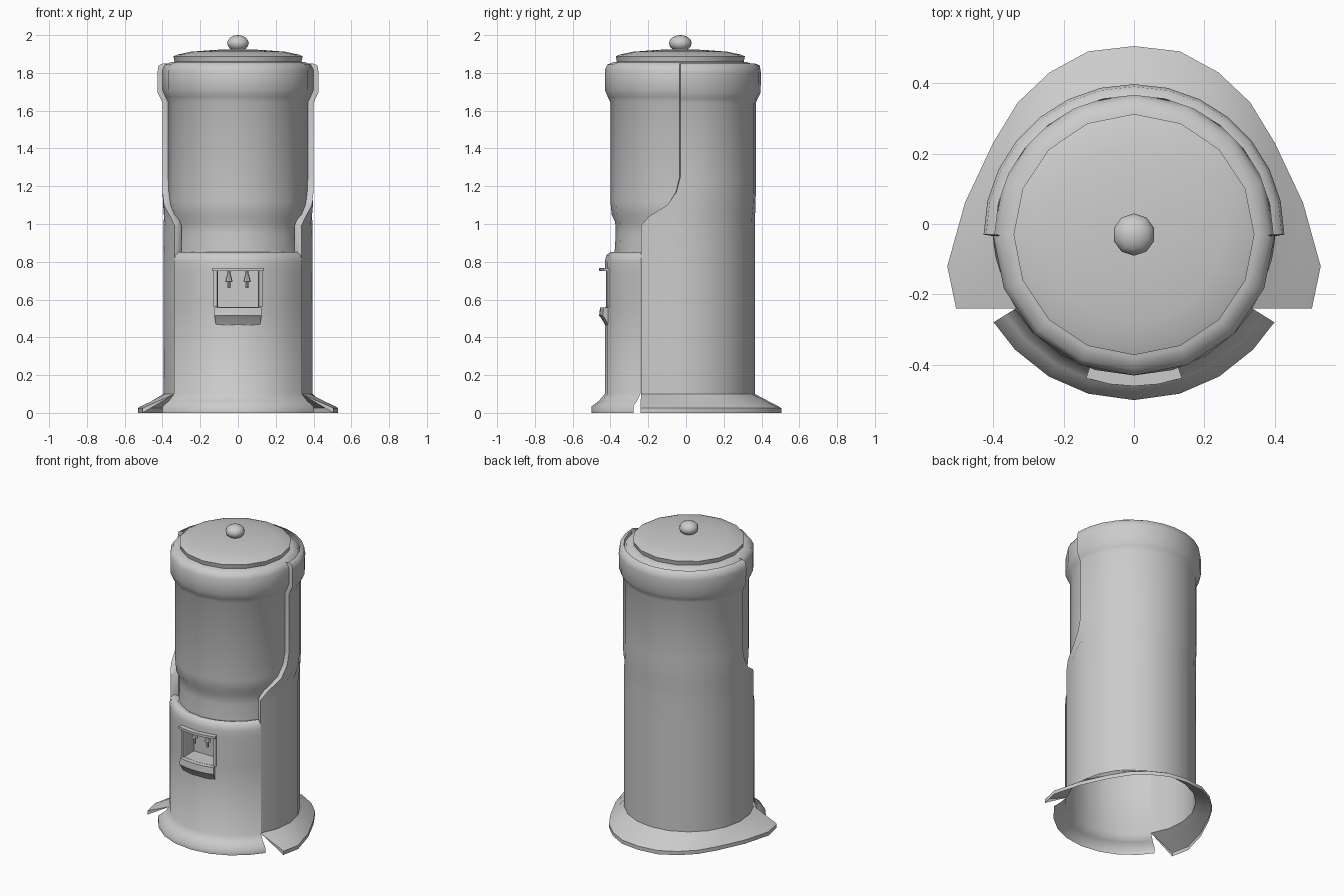
import bpy, bmesh
from math import sin, cos, radians, asin, pi

if "Cube" in bpy.data.objects:
    bpy.data.objects.remove(bpy.data.objects["Cube"])

CY = -0.03  # all round parts share this axis


def polar(r, deg, z):
    a = radians(deg)
    return (r * cos(a), CY + r * sin(a), z)


def grid(name, rows, skip=(), cap_ends=False, cap_loop=False, angle=40):
    """Skin a surface through rows of points; skip = (row, column) holes."""
    bm = bmesh.new()
    vs = [[bm.verts.new(p) for p in row] for row in rows]
    for i in range(len(vs) - 1):
        for j in range(len(vs[0]) - 1):
            if (i, j) not in skip:
                bm.faces.new((vs[i][j], vs[i][j + 1], vs[i + 1][j + 1], vs[i + 1][j]))
    if cap_ends:
        bm.faces.new([r[0] for r in vs])
        bm.faces.new([r[-1] for r in reversed(vs)])
    if cap_loop:
        for j in range(len(vs[0]) - 1):
            bm.faces.new((vs[-1][j], vs[-1][j + 1], vs[0][j + 1], vs[0][j]))
    bmesh.ops.remove_doubles(bm, verts=bm.verts, dist=1e-5)
    bmesh.ops.dissolve_degenerate(bm, edges=bm.edges, dist=1e-6)
    bmesh.ops.recalc_face_normals(bm, faces=bm.faces)
    me = bpy.data.meshes.new(name)
    bm.to_mesh(me)
    bm.free()
    ob = bpy.data.objects.new(name, me)
    bpy.context.collection.objects.link(ob)
    bpy.ops.object.select_all(action='DESELECT')
    ob.select_set(True)
    bpy.context.view_layer.objects.active = ob
    bpy.ops.object.shade_smooth_by_angle(angle=radians(angle))
    return ob


def revolve(name, profile, angles=None, **kw):
    angles = angles or [i * 22.5 - 90 for i in range(17)]
    return grid(name, [[polar(r, a, z) for a in angles] for r, z in profile], **kw)


# Tank with thick collar and recessed neck
revolve("tank", [(0.30, 1.862), (0.35, 1.858), (0.385, 1.845), (0.40, 1.815), (0.40, 1.71),
                 (0.385, 1.675), (0.37, 1.645), (0.37, 1.12), (0.364, 1.05), (0.345, 1.01),
                 (0.342, 0.95), (0.35, 0.82)], angle=60)

# Domed lid and knob
revolve("lid", [(0.335, 1.855), (0.342, 1.888), (0.32, 1.897), (0.25, 1.912),
                (0.12, 1.922), (0, 1.926)], angle=35)
revolve("lid_knob", [(0.06 * sin(pi * i / 8), 1.957 - 0.043 * cos(pi * i / 8)) for i in range(9)],
        [i * 36 - 90 for i in range(11)])

# Front body with flared foot, rounded shelf, and an opening for the dispenser
front = [a - 90 for a in (-58, -46, -31, -16, 0, 16, 31, 46, 58)]
revolve("front_body", [(0.47, 0), (0.47, 0.035), (0.43, 0.065), (0.40, 0.1), (0.40, 0.56),
                       (0.40, 0.75), (0.40, 0.80), (0.392, 0.835), (0.37, 0.852), (0.34, 0.84)],
        front, skip={(4, 3), (4, 4)}, angle=60)

# Back shell: each row is radius, height, angle of its front edge
shell = [(0.395, 0.1, -32), (0.395, 0.83, -32), (0.395, 0.99, -32), (0.396, 1.04, -25),
         (0.398, 1.10, -10), (0.40, 1.17, -3), (0.40, 1.25, 0), (0.40, 1.64, 0),
         (0.41, 1.665, 0), (0.425, 1.695, 0), (0.427, 1.80, 0), (0.42, 1.84, 0), (0.395, 1.85, 0)]


def span(a0, n=14):
    return [a0 + (180 - 2 * a0) * i / n for i in range(n + 1)]


grid("back_shell", [[polar(r, a, z) for a in span(a0)] for r, z, a0 in shell], angle=60)

# Returned lip along both front edges of the shell
for side, name in ((1, "right"), (-1, "left")):
    rows = []
    for r, z, a0 in shell[1:]:
        rows.append([(side * x, y, z) for x, y, z in
                     (polar(r, a0, z), polar(r - 0.022, a0 - 0.5, z), polar(min(r, 0.40) - 0.05, a0 + 2, z))])
    grid(name + "_shell_lip", rows)

# Wide flared foot of the back shell
half = [(0.505, -0.24), (0.53, -0.12), (0.48, 0.06), (0.40, 0.23),
        (0.33, 0.345), (0.24, 0.43), (0.13, 0.49)]
outline = half + [(0, 0.505)] + [(-x, y) for x, y in reversed(half)]
foot = []
for t, z in ((0, 0.1), (0.5, 0.063), (0.9, 0.034), (1, 0.025), (1, 0)):
    row = []
    for a, (ox, oy) in zip(span(-32), outline):
        x, y, _ = polar(0.395, a, 0)
        row.append((x + (ox - x) * t, y + (oy - y) * t, z))
    foot.append(row)
grid("back_foot", foot, cap_ends=True)

# Dispenser recess: back wall, sides, floor and ceiling
w = 0.40 * sin(radians(16))
yf, yb = CY - 0.40 * cos(radians(16)), -0.31
loop = [(-w, 0.56), (w, 0.56), (w, 0.75), (-w, 0.75), (-w, 0.56)]
recess = grid("dispenser_recess", [[(x, yf, z) for x, z in loop], [(x, yb, z) for x, z in loop],
                                   [(0, yb, 0.655)] * 5])
recess.data.flip_normals()

# Frame around the recess and drip tray, curved with the body
arc = [a - 90 for a in (-18.5, -9, 0, 9, 18.5)]
revolve("frame_top", [(0.38, 0.768), (0.43, 0.768), (0.43, 0.752), (0.38, 0.752)], arc,
        cap_ends=True, cap_loop=True)
tray_arc = [a - 90 for a in (-17, -8.5, 0, 8.5, 17)]
revolve("drip_tray", [(0.36, 0.56), (0.425, 0.558), (0.43, 0.515), (0.418, 0.50), (0.395, 0.46)],
        tray_arc, cap_ends=True, cap_loop=True)
for side, name in ((-1, "left"), (1, "right")):
    revolve(name + "_frame_post", [(0.39, 0.56), (0.408, 0.56), (0.408, 0.752), (0.39, 0.752)],
            [-90 + side * 15.8, -90 + side * 18.5], cap_ends=True, cap_loop=True)

# Two small taps under the recess ceiling
for side, name in ((-1, "left"), (1, "right")):
    tap = revolve(name + "_tap", [(0, 0.66), (0.008, 0.66), (0.008, 0.692), (0.02, 0.695),
                                  (0.008, 0.74), (0.008, 0.752)], [i * 45 for i in range(9)])
    tap.location = (side * 0.048, -0.36, 0)
